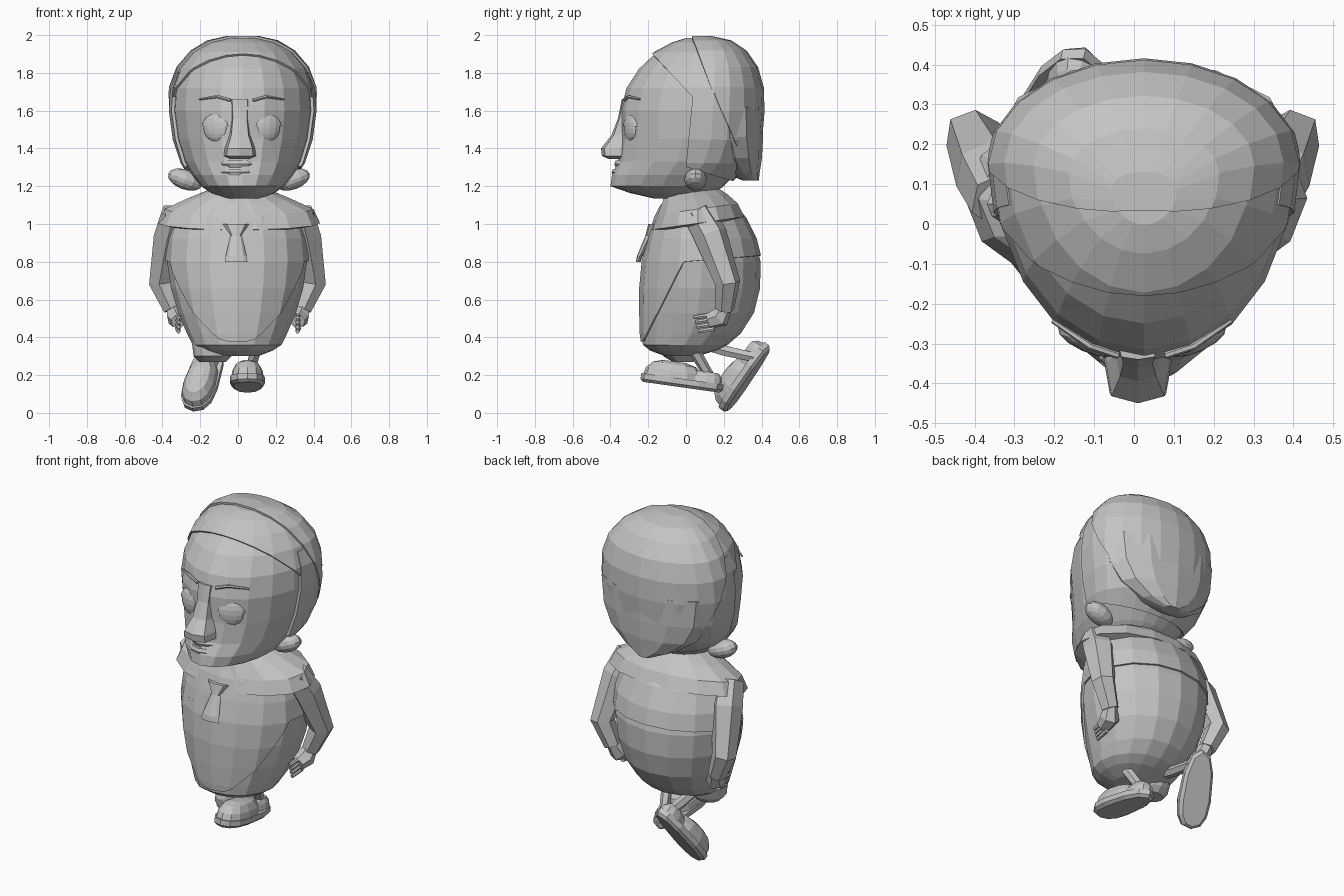
import bpy, bmesh, math
from mathutils import Matrix, Euler

cube = bpy.data.objects.get("Cube")
if cube:
    bpy.data.objects.remove(cube, do_unlink=True)

GREY = (0.55, 0.55, 0.55, 1)
clay = bpy.data.materials.new("clay grey")
clay.use_nodes = True
clay.diffuse_color = GREY
bsdf = clay.node_tree.nodes["Principled BSDF"]
bsdf.inputs["Base Color"].default_value = GREY
bsdf.inputs["Roughness"].default_value = 0.8


def add(name, data):
    obj = bpy.data.objects.new(name, data)
    data.materials.append(clay)
    bpy.context.collection.objects.link(obj)
    return obj


def from_bm(name, bm):
    bmesh.ops.recalc_face_normals(bm, faces=bm.faces)
    mesh = bpy.data.meshes.new(name)
    bm.to_mesh(mesh)
    bm.free()
    return add(name, mesh)


def loft(rings, mid=0.5, cx=0.0, n=16, tilt=0.0, power=1.0):
    """Stack oval rings (z, half width, front y, back y), widest at mid; low power is boxier."""
    bm = bmesh.new()
    loops = []
    for z, w, yf, yb in rings:
        ym = yf + (yb - yf) * mid
        loop = []
        for i in range(n):
            a = math.tau * i / n
            c, s = (math.copysign(abs(t) ** power, t) for t in (math.cos(a), math.sin(a)))
            y = ym + s * ((yb - ym) if s > 0 else (ym - yf))
            loop.append(bm.verts.new((cx + w * c, y, z + tilt * y)))
        loops.append(loop)
    for low, high in zip(loops, loops[1:]):
        for i in range(n):
            j = (i + 1) % n
            bm.faces.new((low[i], low[j], high[j], high[i]))
    bm.faces.new(loops[0][::-1])
    bm.faces.new(loops[-1])
    bm.normal_update()
    return bm


def trim(bm, point, away):
    bmesh.ops.bisect_plane(bm, geom=bm.verts[:] + bm.edges[:] + bm.faces[:],
                           plane_co=point, plane_no=away, clear_outer=True)


def shell(name, source, cuts, lift, thick):
    """A layer over a form, trimmed by planes (point, direction removed)."""
    bm = source.copy()
    for point, away in cuts:
        trim(bm, point, away)
    bm.normal_update()
    for v, shift in [(v, v.normal * lift) for v in bm.verts]:
        v.co += shift
    obj = from_bm(name, bm)
    mod = obj.modifiers.new("thickness", 'SOLIDIFY')
    mod.thickness = thick
    mod.offset = -1
    return obj


def tube(name, points, radii, size=1):
    """A tapering, faceted limb through a few points."""
    curve = bpy.data.curves.new(name, 'CURVE')
    curve.dimensions = '3D'
    curve.bevel_depth = size
    curve.bevel_resolution = 1
    curve.use_fill_caps = True
    spline = curve.splines.new('POLY')
    spline.use_smooth = False
    spline.points.add(len(points) - 1)
    for p, co, r in zip(spline.points, points, radii):
        p.co = (*co, 1)
        p.radius = r
    return add(name, curve)


def ball(name, centre, scale, turn, keep_above=None):
    bm = bmesh.new()
    bmesh.ops.create_uvsphere(bm, u_segments=12, v_segments=8, radius=1)
    if keep_above is not None:
        trim(bm, (0, 0, keep_above), (0, 0, -1))
    bm.transform(Matrix.Translation(centre) @ Euler(turn).to_matrix().to_4x4()
                 @ Matrix.Diagonal((*scale, 1)))
    return from_bm(name, bm)


# Dress with apron and bodice layers
dress = loft([(0.3, 0.11, -0.11, 0.06), (0.33, 0.19, -0.19, 0.16), (0.36, 0.235, -0.228, 0.22),
              (0.42, 0.265, -0.235, 0.29), (0.53, 0.312, -0.238, 0.36), (0.66, 0.35, -0.238, 0.392),
              (0.8, 0.37, -0.225, 0.395), (0.92, 0.36, -0.195, 0.365), (1.03, 0.33, -0.16, 0.31),
              (1.15, 0.2, -0.1, 0.2)], cx=-0.005)
shell("apron", dress, [((0, -0.2, 0.42), (0, 1, -0.5)), ((0, 0, 0.85), (0, 0, 1)),
                       ((0, 0, 0.38), (0, 0, -1))], 0.01, 0.015)
shell("bodice", dress, [((0, 0, 0.8), (0, 0.08, -1)), ((0, 0, 1.1), (0, 0, 1))], 0.01, 0.015)
from_bm("dress", dress)
from_bm("petticoat", loft([(0.27, 0.07, -0.07, 0.04), (0.3, 0.1, -0.12, 0.07),
                           (0.38, 0.11, -0.13, 0.1)], cx=-0.135, n=12))

# Shawl, neck and neckerchief
from_bm("shawl", loft([(0.985, 0.38, -0.16, 0.28), (0.995, 0.43, -0.185, 0.315), (1.07, 0.395, -0.155, 0.28),
                       (1.13, 0.27, -0.13, 0.22), (1.185, 0.14, -0.115, 0.15)], cx=0.005, n=14, tilt=0.14))
from_bm("neck", loft([(1.1, 0.15, -0.12, 0.15), (1.23, 0.12, -0.12, 0.14)], n=10))
from_bm("neckerchief_tail", loft([(0.8, 0.06, -0.265, -0.24), (0.83, 0.055, -0.26, -0.23),
                                  (0.94, 0.03, -0.215, -0.17), (1.0, 0.07, -0.2, -0.14)], cx=-0.01, n=8))

# Head
head = loft([(1.135, 0.1, -0.17, 0.08), (1.165, 0.17, -0.3, 0.15), (1.2, 0.22, -0.4, 0.2),
             (1.26, 0.27, -0.392, 0.26), (1.33, 0.315, -0.36, 0.33), (1.45, 0.355, -0.345, 0.38),
             (1.6, 0.375, -0.345, 0.392), (1.72, 0.367, -0.315, 0.388), (1.82, 0.33, -0.25, 0.36),
             (1.9, 0.262, -0.165, 0.305), (1.95, 0.18, -0.07, 0.23), (1.972, 0.08, 0.0, 0.13)],
            mid=0.66, cx=0.025, n=20)

# Hair: fringe, sides, raised crown and nape
shell("hair_fringe", head, [((0, -0.17, 1.89), (0, -1, -0.95))], 0.012, 0.02)
shell("hair_sides", head, [((0, 0.03, 1.6), (0, -1, 0.1)), ((0, 0.1, 1.28), (0, -0.3, -1)),
                           ((0, 0, 1.8), (0, 0, 1))], 0.016, 0.02)
shell("hair_crown", head, [((0, 0.03, 1.98), (0, -1, -0.4)), ((0, 0, 1.34), (0, 0, -1))], 0.024, 0.03)
from_bm("hair_nape", loft([(1.23, 0.05, 0.3, 0.385), (1.27, 0.16, 0.21, 0.39), (1.35, 0.28, 0.12, 0.402),
                           (1.46, 0.345, 0.06, 0.408), (1.62, 0.365, 0.04, 0.41)], cx=0.025, n=12))
from_bm("head", head)

# Nose and mouth
from_bm("nose", loft([(1.345, 0.05, -0.41, -0.3), (1.36, 0.085, -0.445, -0.28), (1.4, 0.08, -0.45, -0.28),
                      (1.47, 0.055, -0.395, -0.28), (1.56, 0.045, -0.36, -0.28),
                      (1.66, 0.05, -0.34, -0.28)], mid=0.6, cx=0.01, n=8, power=0.55))
for name, z, y in (("upper_lip", 1.318, -0.372), ("lower_lip", 1.274, -0.386)):
    from_bm(name, loft([(z - 0.02, 0.085, y, -0.28), (z, 0.105, y - 0.008, -0.28),
                        (z + 0.018, 0.09, y, -0.28)], mid=0.8, cx=0.005, n=12))

# Paired parts
for name, s in (("left", 1), ("right", -1)):
    gaze = (0, 0, s * 0.42)
    ball(name + "_eye", (0.02 + s * 0.138, -0.294, 1.505), (0.07, 0.025, 0.068), gaze)
    ball(name + "_eyelid", (0.02 + s * 0.138, -0.292, 1.505), (0.082, 0.03, 0.08), gaze, keep_above=0.15)
    tube(name + "_eyebrow", [(0.02 + s * x, y, z) for x, y, z in
                             ((0.06, -0.33, 1.655), (0.13, -0.307, 1.675), (0.225, -0.243, 1.66))],
         (1, 1, 0.6), 0.009)
    ball(name + "_collar_wing", (s * 0.285 + 0.005, 0.05, 1.235), (0.095, 0.06, 0.052), (0, -s * 0.35, 0))
    tube(name + "_sleeve", [(s * x - 0.003, y, z) for x, y, z in
                            ((0.33, 0.06, 1.06), (0.36, 0.13, 0.94), (0.405, 0.22, 0.69),
                             (0.345, 0.205, 0.55))], (0.08, 0.09, 0.068, 0.05))
    tube(name + "_hand", [(s * x, y, z) for x, y, z in
                          ((0.345, 0.215, 0.57), (0.325, 0.18, 0.505), (0.315, 0.12, 0.485))],
         (0.035, 0.055, 0.042))
    for i in range(4):
        z = 0.52 - i * 0.025
        tube(name + "_finger_%d" % (i + 1), [(s * 0.32, 0.15, z), (s * 0.315, 0.04 + i * 0.008, z - 0.015)],
             (1, 0.7), 0.015)


def shoe(name, centre, pitch, roll, yaw):
    """Sole, toe cap and heel cup, toe along local -y."""
    place = (Matrix.Translation(centre) @ Matrix.Rotation(yaw, 4, 'Z')
             @ Matrix.Rotation(pitch, 4, 'X') @ Matrix.Rotation(roll, 4, 'Y'))
    parts = {
        "sole": ([(0, 0.075, -0.21, 0.2), (0.015, 0.093, -0.225, 0.215), (0.045, 0.093, -0.225, 0.215)], 0.35),
        "toe_cap": ([(0.04, 0.087, -0.215, 0.1), (0.08, 0.08, -0.205, 0.09),
                     (0.115, 0.06, -0.17, 0.06), (0.13, 0.03, -0.12, 0.0)], 0.45),
        "heel_cup": ([(0.04, 0.065, -0.02, 0.205), (0.075, 0.055, 0.0, 0.2), (0.1, 0.04, 0.06, 0.18)], 0.6),
    }
    for part, (rings, mid) in parts.items():
        bm = loft(rings, mid, n=12, power=0.85)
        bm.transform(place)
        from_bm(name + "_" + part, bm)


# Walking legs: left planted forward, right kicked back
shoe("left_shoe", (0.05, -0.02, 0.135), math.radians(-8), 0, 0)
tube("left_leg", [(0.12, 0.0, 0.44), (0.09, 0.05, 0.32), (0.06, 0.12, 0.2)], (1.2, 1, 0.9), 0.031)
shoe("right_shoe", (-0.175, 0.335, 0.178), math.radians(53), math.radians(10), math.radians(-26))
tube("right_leg", [(-0.13, 0.06, 0.38), (-0.12, 0.2, 0.33), (-0.105, 0.36, 0.295)], (1.2, 1, 0.9), 0.031)
